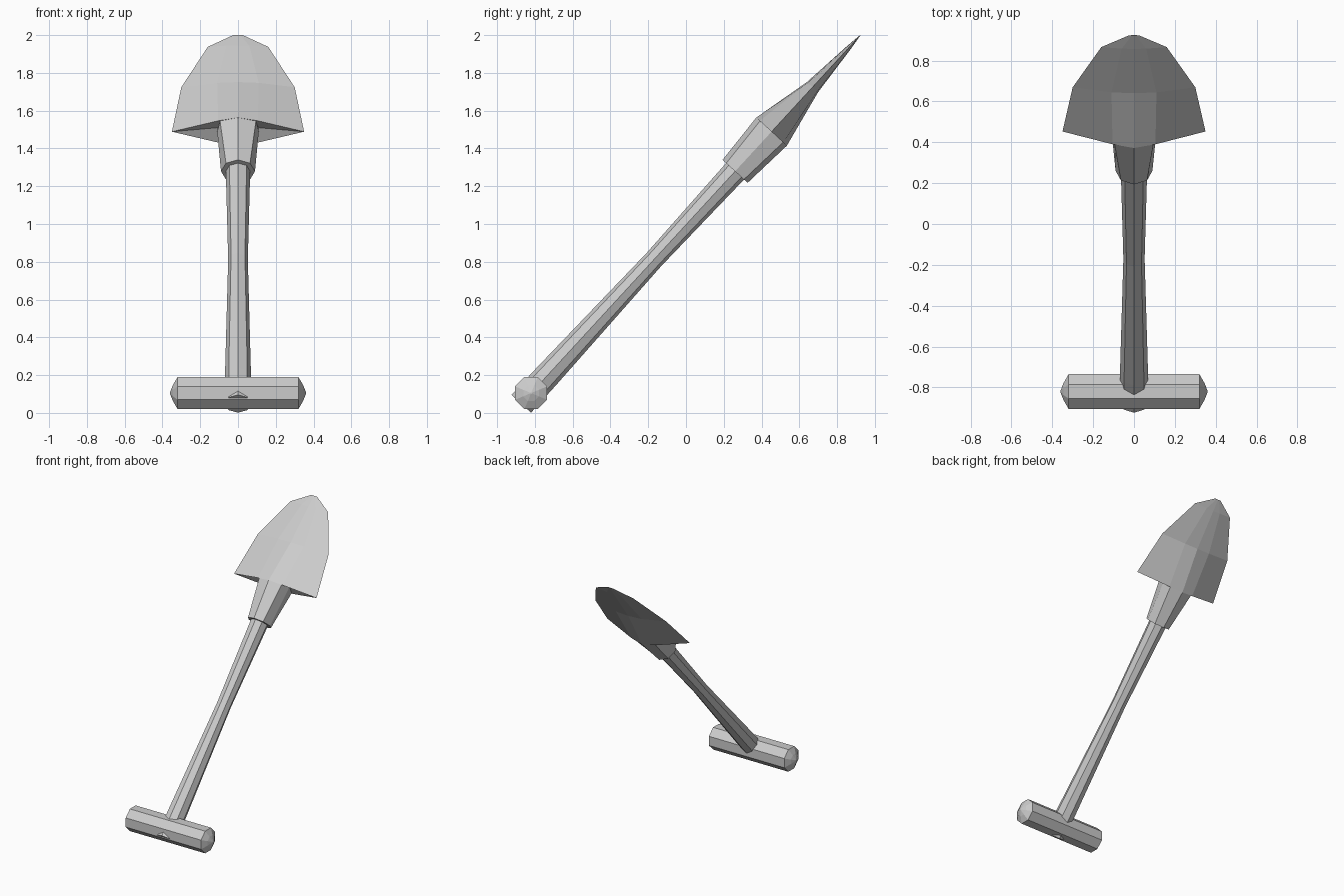
import bpy
import math
from mathutils import Vector

if "Cube" in bpy.data.objects:
    bpy.data.objects.remove(bpy.data.objects["Cube"])

# Tilted frame of the shovel: origin at grip centre, U along shaft, V out of the blade face
O = Vector((0, -0.82, 0.105))
U = Vector((0, 0.677, 0.736))
V = Vector((0, -0.736, 0.677))
X = Vector((1, 0, 0))


def place(x, u, v):
    return O + X * x + U * u + V * v


def loft(name, rings):
    """Skin equal-length rings of points and cap both ends."""
    n = len(rings[0])
    verts = [p for r in rings for p in r]
    faces = []
    for k in range(len(rings) - 1):
        for i in range(n):
            j = (i + 1) % n
            faces.append((k * n + i, k * n + j, (k + 1) * n + j, (k + 1) * n + i))
    faces.append(tuple(reversed(range(n))))
    faces.append(tuple(range((len(rings) - 1) * n, len(rings) * n)))
    return mesh(name, verts, faces)


def mesh(name, verts, faces):
    import bmesh
    me = bpy.data.meshes.new(name)
    me.from_pydata(verts, [], faces)
    bm = bmesh.new()
    bm.from_mesh(me)
    bmesh.ops.remove_doubles(bm, verts=bm.verts, dist=0.0005)
    bmesh.ops.recalc_face_normals(bm, faces=bm.faces)
    bm.to_mesh(me)
    bm.free()
    ob = bpy.data.objects.new(name, me)
    bpy.context.collection.objects.link(ob)
    return ob


def oct_ring(u, a, bx, bv, side):
    """Eight-sided ring: top point, diagonal point, side point, mirrored round."""
    pts = [(0, a), (bx, bv), (side, 0), (bx, -bv), (0, -a), (-bx, -bv), (-side, 0), (-bx, bv)]
    return [place(x, u, v) for x, v in pts]


def round_ring(u, r):
    d = r * math.sqrt(0.5)
    return oct_ring(u, r, d, d, r)


# Shaft: waisted octagonal pole
loft("shaft", [round_ring(u, r) for u, r in
               [(-0.077, 0.07), (0.12, 0.069), (0.96, 0.052), (1.62, 0.065)]])

# Socket: flared sleeve joining shaft and blade
loft("socket", [round_ring(1.595, 0.09), oct_ring(1.88, 0.11, 0.095, 0.083, 0.11),
                oct_ring(1.93, 0.098, 0.085, 0.072, 0.105)])

# Grip: crossbar with pointed ends
profile = [(-0.36, 0.004), (-0.345, 0.045), (-0.32, 0.092), (0.32, 0.092), (0.345, 0.045), (0.36, 0.004)]
loft("grip", [[O + Vector((x, r * math.cos(a), r * math.sin(a)))
               for a in [math.radians(22.5 + 45 * i) for i in range(8)]]
              for x, r in profile])

# Blade: lens-section scoop narrowing to the tip, notched at its base
stations = [(1.88, 0.35, 0.105, 0.11, 0.085), (2.20, 0.30, 0.11, 0.04, 0.034),
            (2.49, 0.16, 0.06, 0.012, 0.010), (2.575, 0.025, 0.01, 0.001, 0.001)]
rings = []
for u, w, m, c, d in stations:
    pts = [(0, c), (m, d), (w, 0), (m, -d), (0, -c), (-m, -d), (-w, 0), (-m, d)]
    rings.append([place(x, u, v) for x, v in pts])
inner = [place(x, 1.91 if abs(x) < 0.3 else 1.88, 0)
         for x in (0, 0.1, 0.35, 0.1, 0, -0.1, -0.35, -0.1)]
loft("blade", [inner] + rings)
